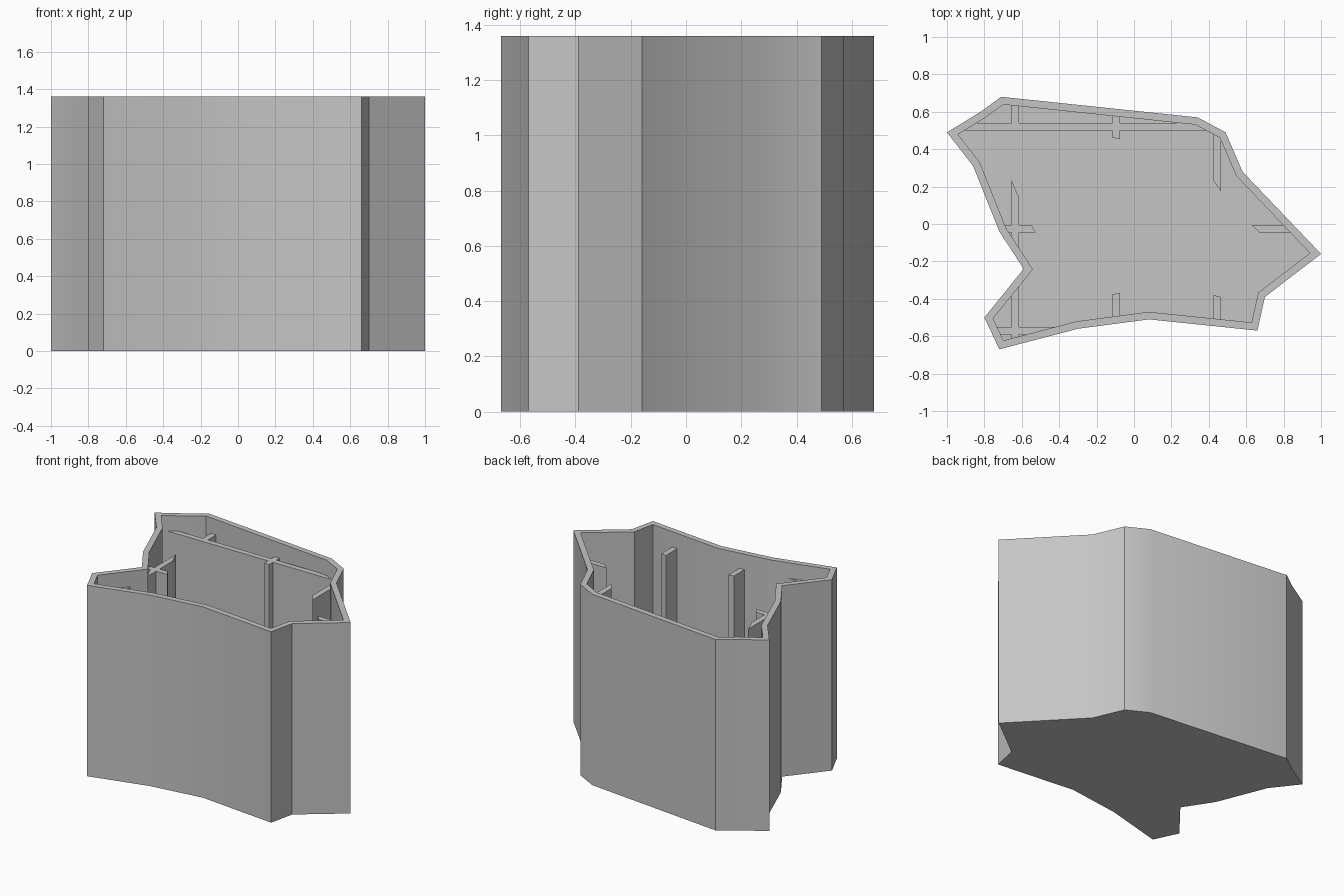
import bpy
import bmesh
import math
from mathutils import Vector

HEIGHT, WALL, FLOOR, RIB_TOP = 1.36, 0.04, 0.04, 1.25

cube = bpy.data.objects.get("Cube")
if cube:
    bpy.data.objects.remove(cube, do_unlink=True)

grey = bpy.data.materials.new("plain grey")
grey.use_nodes = True
colour = (0.56, 0.56, 0.56, 1)
grey.diffuse_color = colour
grey.node_tree.nodes["Principled BSDF"].inputs["Base Color"].default_value = colour


def inset(points, distance):
    """Mitred inward offset of a counter-clockwise outline."""
    result = []
    for i, p in enumerate(points):
        p = Vector(p)
        a = (p - Vector(points[i - 1])).normalized()
        b = (Vector(points[(i + 1) % len(points)]) - p).normalized()
        na, nb = Vector((-a.y, a.x)), Vector((-b.y, b.x))
        result.append(p + (na + nb) * distance / (1 + na.dot(nb)))
    return result


def loft(name, rings):
    """Skin a stack of (outline, height) rings and cap both ends."""
    bm = bmesh.new()
    loops = [[bm.verts.new((p[0], p[1], z)) for p in pts] for pts, z in rings]
    n = len(loops[0])
    for low, high in zip(loops, loops[1:]):
        for i in range(n):
            j = (i + 1) % n
            bm.faces.new((low[i], low[j], high[j], high[i]))
    bm.faces.new(loops[0][::-1])
    bm.faces.new(loops[-1])
    bmesh.ops.recalc_face_normals(bm, faces=bm.faces)
    mesh = bpy.data.meshes.new(name)
    bm.to_mesh(mesh)
    bm.free()
    mesh.materials.append(grey)
    obj = bpy.data.objects.new(name, mesh)
    bpy.context.collection.objects.link(obj)
    return obj


# Hollow tray: outer wall, rim, inner wall and floor
outline = [(-0.71, 0.68), (0.34, 0.57), (0.49, 0.49), (0.58, 0.28),
           (1.0, -0.16), (0.70, -0.39), (0.66, -0.57), (0.08, -0.51),
           (-0.30, -0.56), (-0.72, -0.67), (-0.80, -0.50), (-0.59, -0.24),
           (-0.72, -0.04), (-0.86, 0.31), (-1.0, 0.49), (-0.82, 0.60)][::-1]
inner = inset(outline, WALL)
tray = loft("tray_shell", [(outline, 0), (outline, HEIGHT),
                           (inner, HEIGHT), (inner, FLOOR)])
bpy.ops.object.select_all(action='DESELECT')
tray.select_set(True)
bpy.context.view_layer.objects.active = tray
bpy.ops.object.shade_smooth_by_angle(angle=math.radians(30))


# Inner ribs: each has a start and end on both of its sides
def rib(name, axis, centre, side_a, side_b):
    lo, hi = centre - 0.02, centre + 0.02
    pts = [(lo, side_a[0]), (lo, side_a[1]), (hi, side_b[1]), (hi, side_b[0])]
    if axis == "x":
        pts = [(v, u) for u, v in pts]
    loft(name, [(pts, FLOOR - 0.01), (pts, RIB_TOP)])


# Ribs running along y
rib("back_right_rib", "y", -0.635, (0.515, 0.65), (0.505, 0.65))
rib("side_right_rib", "y", -0.635, (-0.11, 0.235), (-0.15, 0.14))
rib("front_right_rib", "y", -0.635, (-0.63, -0.36), (-0.62, -0.31))
rib("back_middle_rib", "y", -0.095, (0.46, 0.60), (0.455, 0.59))
rib("front_middle_rib", "y", -0.095, (-0.51, -0.375), (-0.51, -0.37))
rib("back_left_rib", "y", 0.445, (0.23, 0.49), (0.175, 0.48))
rib("front_left_rib", "y", 0.445, (-0.52, -0.38), (-0.525, -0.39))

# Ribs running along x
rib("back_wall_rib", "x", 0.52, (-0.92, 0.42), (-0.86, 0.36))
rib("right_cross_rib", "x", -0.025, (-0.69, -0.525), (-0.71, -0.55))
rib("left_cross_rib", "x", -0.025, (0.67, 0.85), (0.63, 0.82))
rib("front_corner_rib", "x", -0.57, (-0.73, -0.53), (-0.75, -0.40))
